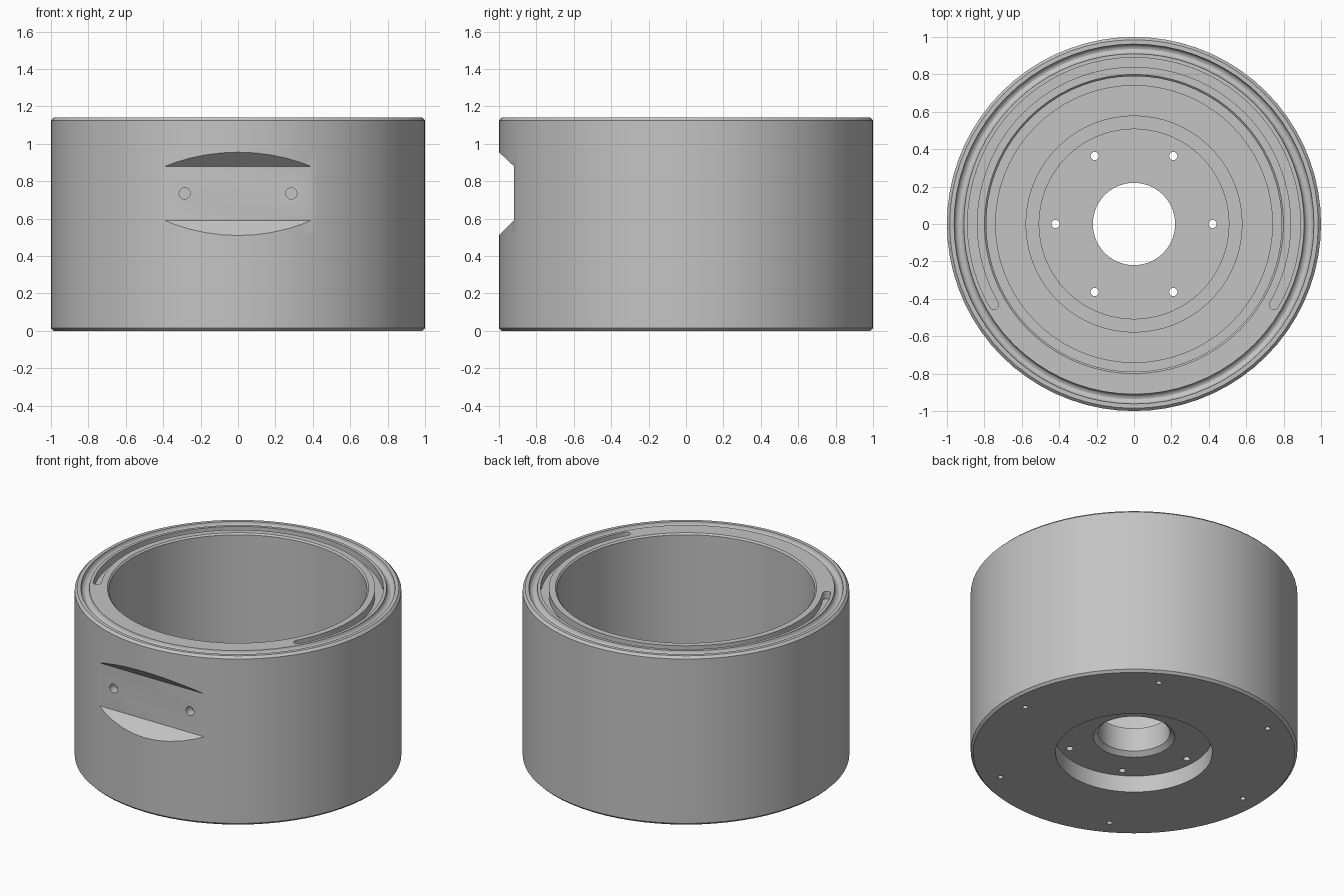
import bpy, bmesh, math
from mathutils import Matrix, Vector

old = bpy.data.objects.get("Cube")
if old:
    bpy.data.objects.remove(old)

SEG = 72
grey = bpy.data.materials.new("machined grey")
grey.use_nodes = True
grey.diffuse_color = (0.55, 0.55, 0.55, 1)
grey.node_tree.nodes["Principled BSDF"].inputs["Base Color"].default_value = (0.55, 0.55, 0.55, 1)


def to_object(bm, name):
    bmesh.ops.recalc_face_normals(bm, faces=bm.faces)
    mesh = bpy.data.meshes.new(name)
    bm.to_mesh(mesh)
    bm.free()
    mesh.materials.append(grey)
    ob = bpy.data.objects.new(name, mesh)
    bpy.context.collection.objects.link(ob)
    return ob


def lathe(name, profile):
    """Revolve a closed (radius, z) profile around z."""
    bm = bmesh.new()
    rings = []
    for i in range(SEG):
        a = 2 * math.pi * i / SEG
        rings.append([bm.verts.new((r * math.cos(a), r * math.sin(a), z)) for r, z in profile])
    for i in range(SEG):
        a, b = rings[i], rings[(i + 1) % SEG]
        for j in range(len(profile)):
            k = (j + 1) % len(profile)
            bm.faces.new((a[j], b[j], b[k], a[k]))
    return to_object(bm, name)


def prism(name, outline, shift):
    """Extrude a flat outline of 3D points along a vector."""
    bm = bmesh.new()
    face = bm.faces.new([bm.verts.new(p) for p in outline])
    new = bmesh.ops.extrude_face_region(bm, geom=[face], use_keep_orig=True)["geom"]
    bmesh.ops.translate(bm, vec=shift, verts=[v for v in new if isinstance(v, bmesh.types.BMVert)])
    return to_object(bm, name)


def pins(name, radius, depth, matrices):
    """A set of small cylinders used to drill holes."""
    bm = bmesh.new()
    for m in matrices:
        bmesh.ops.create_cone(bm, cap_ends=True, segments=20, radius1=radius,
                              radius2=radius, depth=depth, matrix=m)
    return to_object(bm, name)


def ring_of(radius, z):
    return [Matrix.Translation((radius * math.cos(k * math.pi / 3),
                                radius * math.sin(k * math.pi / 3), z)) for k in range(6)]


# Housing: wall, rounded seal groove, stepped hub and underside recess
groove = [(0.936 + 0.026 * math.cos(t), 1.14 - 0.03 * math.sin(t))
          for t in (math.pi * i / 8 for i in range(9))]
profile = [(0.48, 0), (0.985, 0), (1, 0.015), (1, 0.5), (1, 0.97), (1, 1.125), (0.985, 1.14)]
profile += groove
profile += [(0.8, 1.14), (0.79, 1.13), (0.79, 0.25), (0.74, 0.25), (0.74, 0.12),
            (0.58, 0.12), (0.58, 0.22), (0.51, 0.22), (0.51, 0.3),
            (0.22, 0.3), (0.22, 0.14), (0.25, 0.113), (0.48, 0.113)]
housing = lathe("housing", profile)

# Curved slot in the top face, with round ends
start, end = math.radians(-30), math.radians(210)
mid, half = 0.865, 0.025


def polar(r, a):
    return Vector((r * math.cos(a), r * math.sin(a), 1.09))


def round_end(a, turn):
    return [polar(mid, a) + Vector((half * math.cos(a + turn + t), half * math.sin(a + turn + t), 0))
            for t in (math.pi * i / 8 for i in range(1, 8))]


steps = [start + (end - start) * i / 48 for i in range(49)]
outline = [polar(mid + half, a) for a in steps] + round_end(end, 0)
outline += [polar(mid - half, a) for a in reversed(steps)] + round_end(start, math.pi)
slot = prism("slot_cutter", outline, (0, 0, 0.1))

# Flat mounting notch on the front, with sloped top and bottom
notch = prism("notch_cutter", [(-0.6, -0.92, 0.59), (-0.6, -0.92, 0.88),
                               (-0.6, -1.1, 1.05), (-0.6, -1.1, 0.41)], (1.2, 0, 0))

# Screw holes in the notch, hub and underside
turn = Matrix.Rotation(math.pi / 2, 4, "X")
front_pins = pins("front_hole_cutter", 0.03, 0.12,
                  [Matrix.Translation((x, -0.92, 0.735)) @ turn for x in (-0.285, 0.285)])
hub_pins = pins("hub_hole_cutter", 0.022, 0.5, ring_of(0.42, 0.2))
base_pins = pins("base_hole_cutter", 0.017, 0.2, ring_of(0.87, 0))

bpy.context.view_layer.objects.active = housing
for cutter in (slot, notch, front_pins, hub_pins, base_pins):
    mod = housing.modifiers.new("cut", "BOOLEAN")
    mod.operation = "DIFFERENCE"
    mod.solver = "EXACT"
    mod.object = cutter
    bpy.ops.object.modifier_apply(modifier=mod.name)
    bpy.data.objects.remove(cutter)

# Smooth the round walls, keep the machined edges sharp
for ob in bpy.context.selected_objects:
    ob.select_set(False)
housing.select_set(True)
bpy.ops.object.shade_smooth_by_angle(angle=math.radians(25))
